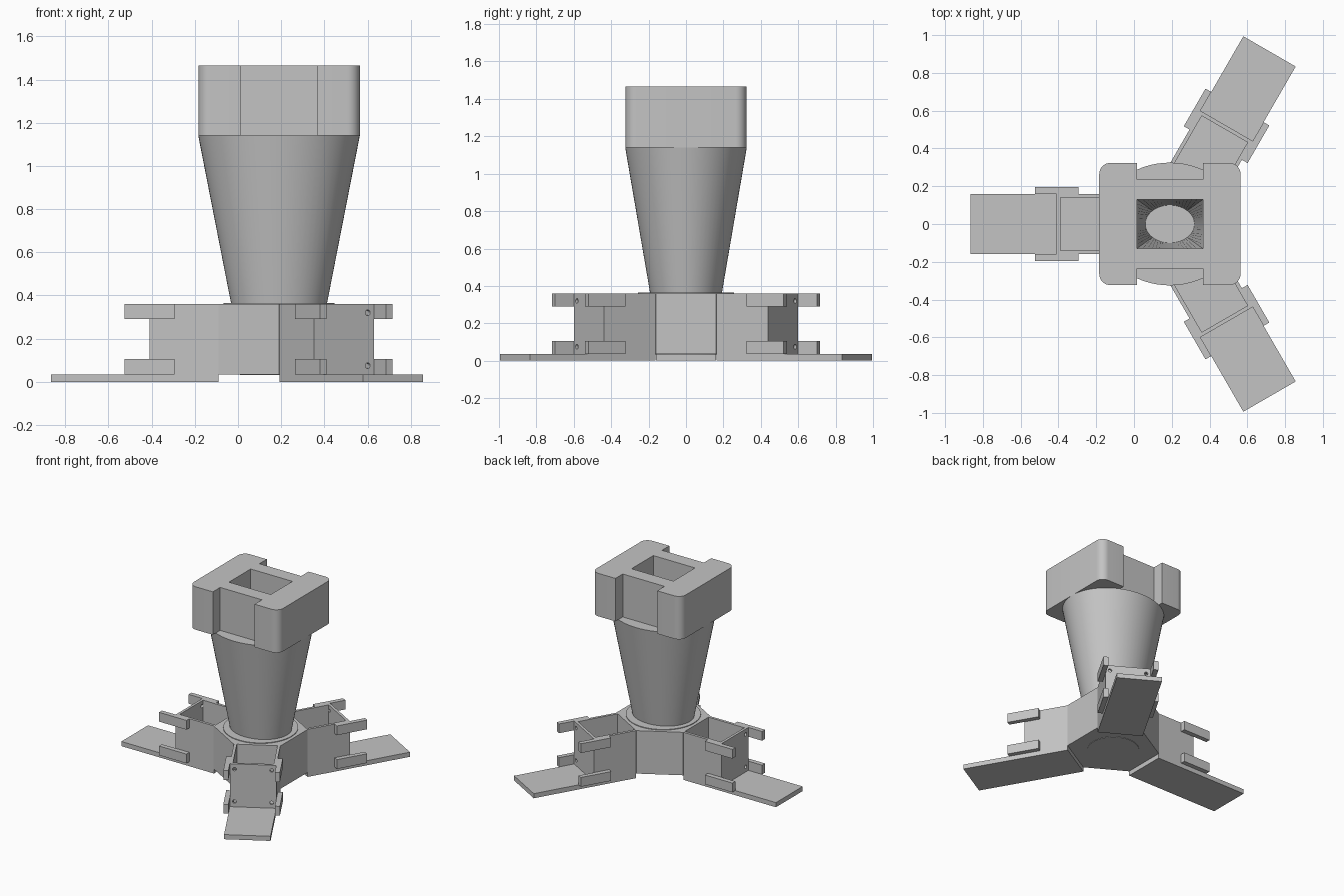
import bpy, bmesh
from math import pi, cos, sin, radians
from mathutils import Matrix, Vector

if "Cube" in bpy.data.objects:
    bpy.data.objects.remove(bpy.data.objects["Cube"])

CX = 0.19  # hub axis
GREY = bpy.data.materials.new("plain grey")
GREY.diffuse_color = (0.55, 0.55, 0.55, 1)
GREY.use_nodes = True
GREY.node_tree.nodes["Principled BSDF"].inputs["Base Color"].default_value = GREY.diffuse_color


def finish(bm, name, matrix=Matrix(), smooth=False):
    bmesh.ops.recalc_face_normals(bm, faces=bm.faces[:])
    me = bpy.data.meshes.new(name)
    bm.to_mesh(me)
    bm.free()
    me.materials.append(GREY)
    ob = bpy.data.objects.new(name, me)
    bpy.context.collection.objects.link(ob)
    me.transform(matrix)
    if smooth:
        bpy.ops.object.select_all(action='DESELECT')
        ob.select_set(True)
        bpy.context.view_layer.objects.active = ob
        bpy.ops.object.shade_smooth_by_angle(angle=radians(30))
    return ob


def prism(name, loops, depth, matrix=Matrix(), smooth=False):
    """Extrude an outline (first loop) with holes (other loops) along local z."""
    bm = bmesh.new()
    edges = []
    for loop in loops:
        vs = [bm.verts.new((x, y, 0)) for x, y in loop]
        edges += [bm.edges.new((vs[i - 1], vs[i])) for i in range(len(vs))]
    if len(loops) == 1:
        bm.faces.new(vs)
    else:
        bmesh.ops.triangle_fill(bm, edges=edges, use_beauty=True, use_dissolve=False)
    ext = bmesh.ops.extrude_face_region(bm, geom=bm.faces[:], use_keep_orig=True)
    top = [v for v in ext["geom"] if isinstance(v, bmesh.types.BMVert)]
    bmesh.ops.translate(bm, verts=top, vec=(0, 0, depth))
    return finish(bm, name, matrix, smooth)


def rect(x0, x1, y0, y1):
    return [(x0, y0), (x1, y0), (x1, y1), (x0, y1)]


def ellipse(rx, ry, n=64, cx=0, cy=0, start=0):
    return [(cx + rx * cos(start + 2 * pi * i / n), cy + ry * sin(start + 2 * pi * i / n))
            for i in range(n)]


def at(z):
    return Matrix.Translation((CX, 0, z))


# Hub: hexagonal block, seat ring above, flush disc below
APO = 0.28
corner = APO / cos(pi / 6)
prism("hub", [ellipse(corner, corner, 6, start=pi / 6)], 0.325, at(0.035))
prism("hub_ring", [ellipse(0.257, 0.257)], 0.005, at(0.36), True)
prism("hub_bottom_disc", [ellipse(0.18, 0.18)], 0.004, at(0.032), True)

# Tapered column: elliptical outside, inside blends from ellipse to rectangle
Z0, Z1, N = 0.363, 1.14, 64
HX, HY = 0.175, 0.13
hole = []
for c, s in ellipse(1, 1, N):
    k = 1 / max(abs(c), abs(s))
    hole.append((HX * c * k, HY * s * k))
bm = bmesh.new()
rings = [[bm.verts.new((x, y, z)) for x, y in pts] for pts, z in (
    (ellipse(0.13, 0.10, N), Z0 + 0.005), (hole, Z1),
    (ellipse(0.374, 0.325, N), Z1), (ellipse(0.222, 0.192, N), Z0))]
for a, b in zip(rings, rings[1:]):
    for i in range(N):
        bm.faces.new((a[i - 1], a[i], b[i], b[i - 1]))
bm.faces.new(rings[0])
bm.faces.new(rings[-1])
finish(bm, "column", at(0), True)

# Head: rounded block with side notches and a rectangular through hole
X, Y, R, NOTCH = 0.374, 0.323, 0.058, 0.235
quarter = [(X, 0)]
for i in range(9):
    a = pi / 2 * i / 8
    quarter.append((X - R + R * cos(a), Y - R + R * sin(a)))
quarter += [(HX, Y), (HX, NOTCH)]
quarter = quarter[1:]
half = quarter + [(-x, y) for x, y in reversed(quarter)]
outline = half + [(-x, -y) for x, y in half]
prism("head", [outline, rect(-HX, HX, -HY, HY)], 1.465 - Z1, at(Z1), True)

# Three identical arms around the hub
W, END, WALL = 0.16, 0.60, 0.02
for n, ang in enumerate((60, 180, 300), 1):
    turn = Matrix.Translation((CX, 0, 0)) @ Matrix.Rotation(radians(ang), 4, 'Z')

    def up(z):
        return turn @ Matrix.Translation((0, 0, z))

    prism(f"foot_plate_{n}", [rect(APO, 1.055, -W, W)], 0.035, up(0))

    # Open-topped box: two side walls and a drilled end plate
    for side in (-1, 1):
        y0, y1 = sorted((side * W, side * (W - WALL)))
        prism(f"box_side_{n}", [rect(APO, END - WALL, y0, y1)], 0.325, up(0.035))
        # Clips at the top and bottom of each side
        y0, y1 = sorted((side * W, side * (W + 0.035)))
        for z in (0.035, 0.29):
            prism(f"clip_{n}", [rect(0.485, 0.715, y0, y1)], 0.07, up(z))
    drills = [ellipse(0.013, 0.013, 16, t, z) for t in (-0.128, 0.128) for z in (0.075, 0.32)]
    # local x -> tangent, local y -> up, local z -> outward
    stand = Matrix(((0, 0, 1, END - WALL), (1, 0, 0, 0), (0, 1, 0, 0), (0, 0, 0, 1)))
    prism(f"box_end_plate_{n}", [rect(-W, W, 0.035, 0.36)] + drills, WALL, turn @ stand, True)
